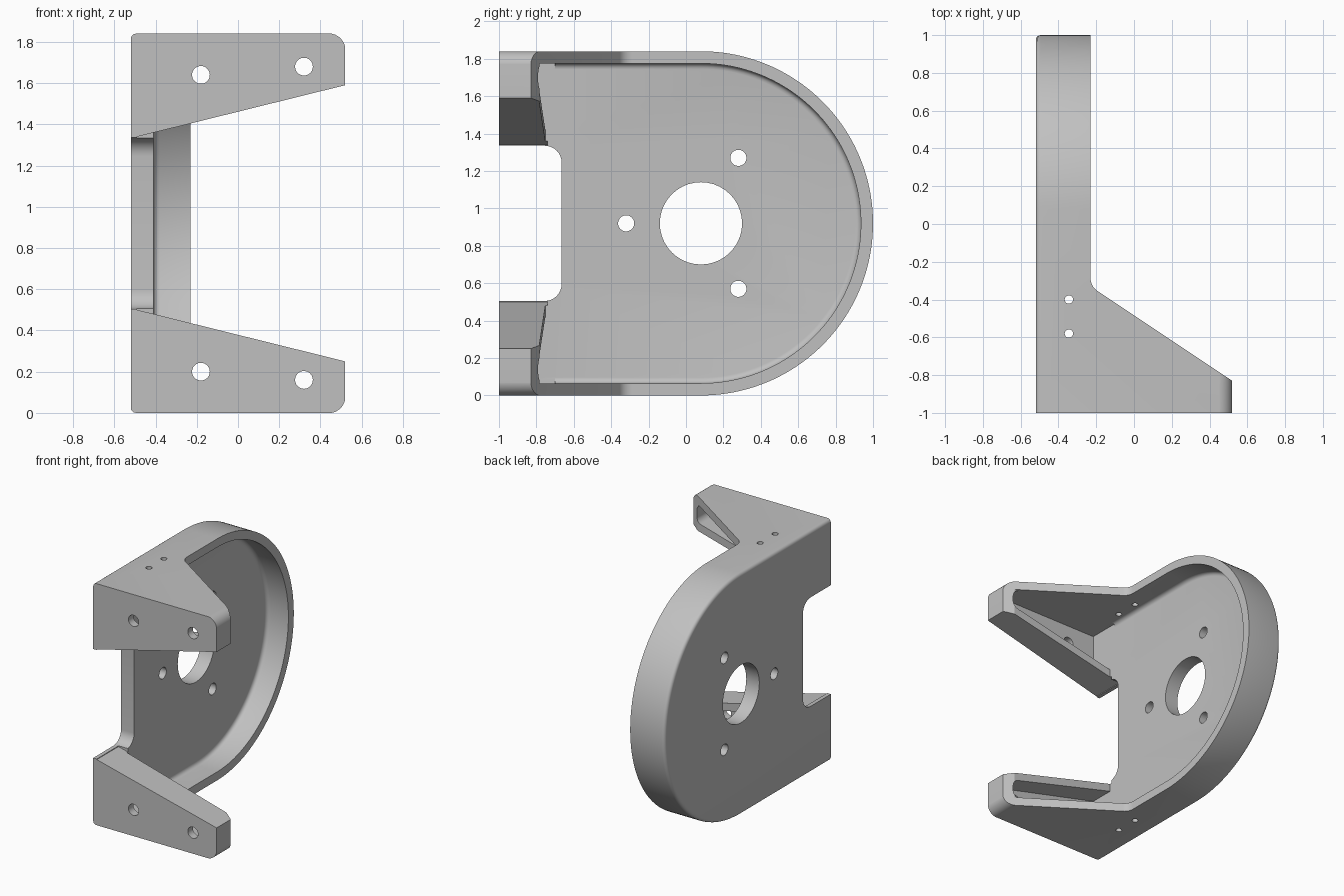
import bpy, bmesh, math
from mathutils import Vector

if "Cube" in bpy.data.objects:
    bpy.data.objects.remove(bpy.data.objects["Cube"])

H = 1.84      # overall height
WALL = 0.065  # rim and flange thickness
FLOOR = -0.41 # inner face of the side plate


def rounded(corners, steps=8):
    """Closed 2D outline; each corner is (u, v) or (u, v, radius)."""
    out = []
    n = len(corners)
    for i, c in enumerate(corners):
        p = Vector(c[:2])
        if len(c) == 2:
            out.append(p)
            continue
        r = c[2]
        a = (Vector(corners[i - 1][:2]) - p).normalized()
        b = (Vector(corners[(i + 1) % n][:2]) - p).normalized()
        half = a.angle(b) / 2
        centre = p + (a + b).normalized() * r / math.sin(half)
        v0 = p + a * r / math.tan(half) - centre
        v1 = p + b * r / math.tan(half) - centre
        a0 = math.atan2(v0.y, v0.x)
        turn = math.remainder(math.atan2(v1.y, v1.x) - a0, math.tau)
        for k in range(steps + 1):
            t = a0 + turn * k / steps
            q = centre + Vector((math.cos(t), math.sin(t))) * r
            if not out or (q - out[-1]).length > 1e-4:
                out.append(q)
    return out


def circle(u, v, r, n=40):
    return [Vector((u + r * math.cos(math.tau * k / n),
                    v + r * math.sin(math.tau * k / n))) for k in range(n)]


def prism(name, outline, axis, lo, hi, fillet=0):
    """Extrude an outline along an axis; fillet rounds the low cap."""
    place = {"x": lambda u, v, w: (w, u, v),
             "y": lambda u, v, w: (u, w, v),
             "z": lambda u, v, w: (u, v, w)}[axis]
    bm = bmesh.new()
    low = [bm.verts.new(place(p.x, p.y, lo)) for p in outline]
    high = [bm.verts.new(place(p.x, p.y, hi)) for p in outline]
    cap = bm.faces.new(low)
    bm.faces.new(high)
    n = len(low)
    for i in range(n):
        j = (i + 1) % n
        bm.faces.new((low[i], low[j], high[j], high[i]))
    bmesh.ops.recalc_face_normals(bm, faces=bm.faces)
    if fillet:
        front = min(v.co.y for v in low) + 1e-4
        edges = [e for e in cap.edges if any(v.co.y > front for v in e.verts)]
        bmesh.ops.bevel(bm, geom=edges, offset=fillet, segments=4, profile=0.5,
                        affect='EDGES', clamp_overlap=False)
        bmesh.ops.recalc_face_normals(bm, faces=bm.faces)
    mesh = bpy.data.meshes.new(name)
    bm.to_mesh(mesh)
    bm.free()
    ob = bpy.data.objects.new(name, mesh)
    bpy.context.collection.objects.link(ob)
    return ob


def combine(target, tool, operation='DIFFERENCE'):
    """Apply a boolean and discard the tool."""
    mod = target.modifiers.new("cut", 'BOOLEAN')
    mod.operation, mod.object, mod.solver = operation, tool, 'EXACT'
    bpy.ops.object.select_all(action='DESELECT')
    bpy.context.view_layer.objects.active = target
    target.select_set(True)
    bpy.ops.object.modifier_apply(modifier=mod.name)
    bpy.data.objects.remove(tool)


def flip(corners, upper):
    return corners if upper else [(c[0], H - c[1], *c[2:]) for c in corners]


def slope(x):
    """Height of the upper arm's slanted underside."""
    return 1.34 + 0.2475 * (x + 0.49)


# Outer body: rounded-back side profile trimmed by the plan and front outlines
body = prism("mounting_bracket", rounded(
    [(-1, 0), (-1, H), (1, H, 0.92), (1, 0, 0.92)], 40), "x", -0.52, 0.7, 0.025)
plan = [(-0.7, -1.1), (0.52, -1.1), (0.52, -0.83), (-0.23, -0.33, 0.08),
        (-0.23, 1.1), (-0.7, 1.1)]
combine(body, prism("plan_trim", rounded(plan), "z", -0.1, 2), 'INTERSECT')
front = [(-0.7, -0.001), (0.521, -0.001, 0.08), (0.521, H + 0.001, 0.08), (-0.7, H + 0.001)]
combine(body, prism("front_trim", rounded(front), "y", -1.2, 1.2), 'INTERSECT')

# Dish pocket behind the arm lips
pocket = prism("pocket", rounded(
    [(-0.94, WALL), (-0.94, H - WALL), (0.935, H - WALL, 0.855), (0.935, WALL, 0.855)], 40),
    "x", FLOOR, 0.8, 0.03)
lip = [(-0.6, -0.745), (0.46, -0.785), (0.9, -0.785), (0.9, 1.2), (-0.6, 1.2)]
combine(pocket, prism("lip_trim", rounded(lip), "z", -0.1, 2), 'INTERSECT')
combine(body, pocket)

# Gap between the arms and the rounded notch in the side plate
gap = [(-0.49, H - slope(-0.49)), (0.7, H - slope(0.7)), (0.7, slope(0.7)), (-0.49, slope(-0.49))]
combine(body, prism("arm_gap", rounded(gap), "y", -1.2, -0.74))
notch = [(-1.2, 0.505), (-0.665, 0.505, 0.09), (-0.665, 1.335, 0.09), (-1.2, 1.335)]
combine(body, prism("plate_notch", rounded(notch), "x", -0.7, 0.8))

# Arm channels with their screw holes
for upper in (True, False):
    channel = [(FLOOR, H - WALL), (0.46, H - WALL, 0.05),
               (0.46, slope(0.46) + 0.06, 0.05), (FLOOR, slope(FLOOR) + 0.06)]
    combine(body, prism("channel", rounded(flip(channel, upper)), "y", -0.94, -0.7))
    for x, z in flip([(-0.18, 1.64), (0.32, 1.68)], upper):
        combine(body, prism("front_hole", circle(x, z, 0.043), "y", -1.1, -0.9))
    for y in (-0.4, -0.58):
        z = H if upper else 0
        combine(body, prism("pin_hole", circle(-0.345, y, 0.022, 24), "z", z - 0.12, z + 0.12))

# Large bore and three mounting holes in the side plate
for y, z, r in ((0.08, 0.92, 0.22), (-0.32, 0.92, 0.043), (0.28, 1.27, 0.043), (0.28, 0.57, 0.043)):
    combine(body, prism("plate_hole", circle(y, z, r), "x", -0.7, -0.3))

# Finish
grey = bpy.data.materials.new("plain_grey")
grey.use_nodes = True
colour = (0.53, 0.53, 0.53, 1)
grey.diffuse_color = colour
grey.node_tree.nodes["Principled BSDF"].inputs["Base Color"].default_value = colour
body.data.materials.clear()
body.data.materials.append(grey)
bpy.ops.object.select_all(action='DESELECT')
body.select_set(True)
bpy.context.view_layer.objects.active = body
bpy.ops.object.shade_smooth_by_angle(angle=math.radians(30))
